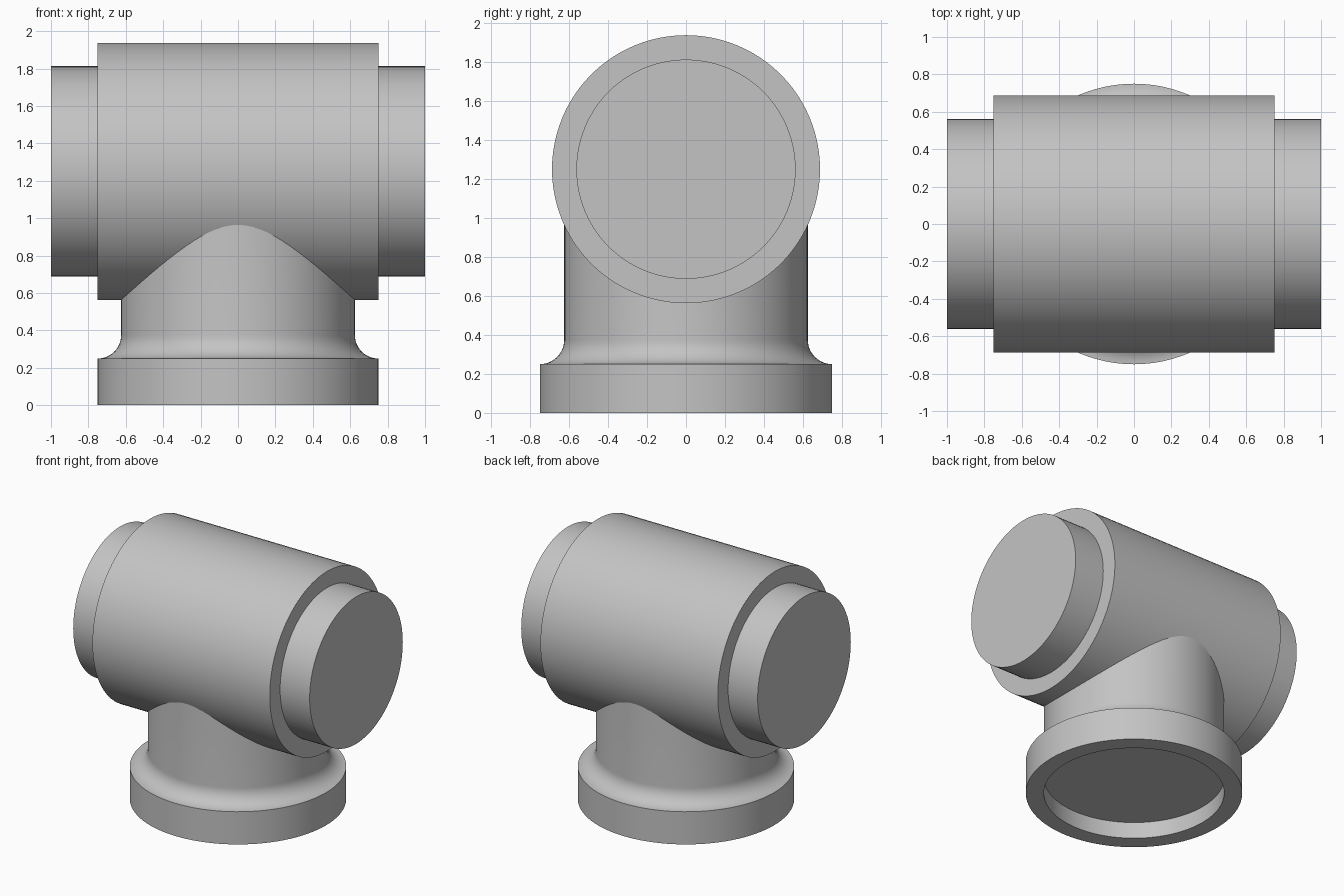
import bpy, bmesh
from math import pi, sin, cos, radians
from mathutils import Matrix

cube = bpy.data.objects.get("Cube")
if cube:
    bpy.data.objects.remove(cube, do_unlink=True)

# Single material
GREY = (0.55, 0.55, 0.55, 1)
mat = bpy.data.materials.new("light_grey")
mat.use_nodes = True
mat.diffuse_color = GREY
mat.node_tree.nodes["Principled BSDF"].inputs["Base Color"].default_value = GREY


def lathe(name, profile, matrix=Matrix(), steps=96):
    """Revolve (radius, height) points, ending on the axis, around z."""
    bm = bmesh.new()
    verts = [bm.verts.new((r, 0, h)) for r, h in profile]
    edges = [bm.edges.new(pair) for pair in zip(verts, verts[1:])]
    bmesh.ops.spin(bm, geom=verts + edges, cent=(0, 0, 0), axis=(0, 0, 1),
                   angle=2 * pi, steps=steps, use_duplicate=False)
    bmesh.ops.remove_doubles(bm, verts=bm.verts, dist=1e-4)
    bmesh.ops.recalc_face_normals(bm, faces=bm.faces)
    bm.transform(matrix)
    mesh = bpy.data.meshes.new(name)
    bm.to_mesh(mesh)
    bm.free()
    mesh.materials.append(mat)
    obj = bpy.data.objects.new(name, mesh)
    bpy.context.collection.objects.link(obj)
    bpy.ops.object.select_all(action='DESELECT')
    obj.select_set(True)
    bpy.context.view_layer.objects.active = obj
    bpy.ops.object.shade_smooth_by_angle(angle=radians(35))
    return obj


# Upright socket: recessed underside, flange, concave fillet, neck
fillet_r, neck_r, flange_r, flange_h = 0.125, 0.625, 0.75, 0.25
fillet = [(flange_r - fillet_r * sin(a), flange_h + fillet_r * (1 - cos(a)))
          for a in (i * pi / 24 for i in range(13))]
lathe("flanged_neck",
      [(0, 0.125), (neck_r, 0.125), (neck_r, 0), (flange_r, 0)]
      + fillet + [(neck_r, 1.25), (0, 1.25)])

# Horizontal barrel with a narrower stub on each end
half = [(0.6875, 0.75), (0.5625, 0.75), (0.5625, 1), (0, 1)]
lathe("cross_barrel", [(r, -h) for r, h in reversed(half)] + half,
      Matrix.Translation((0, 0, 1.25)) @ Matrix.Rotation(pi / 2, 4, 'Y'))
